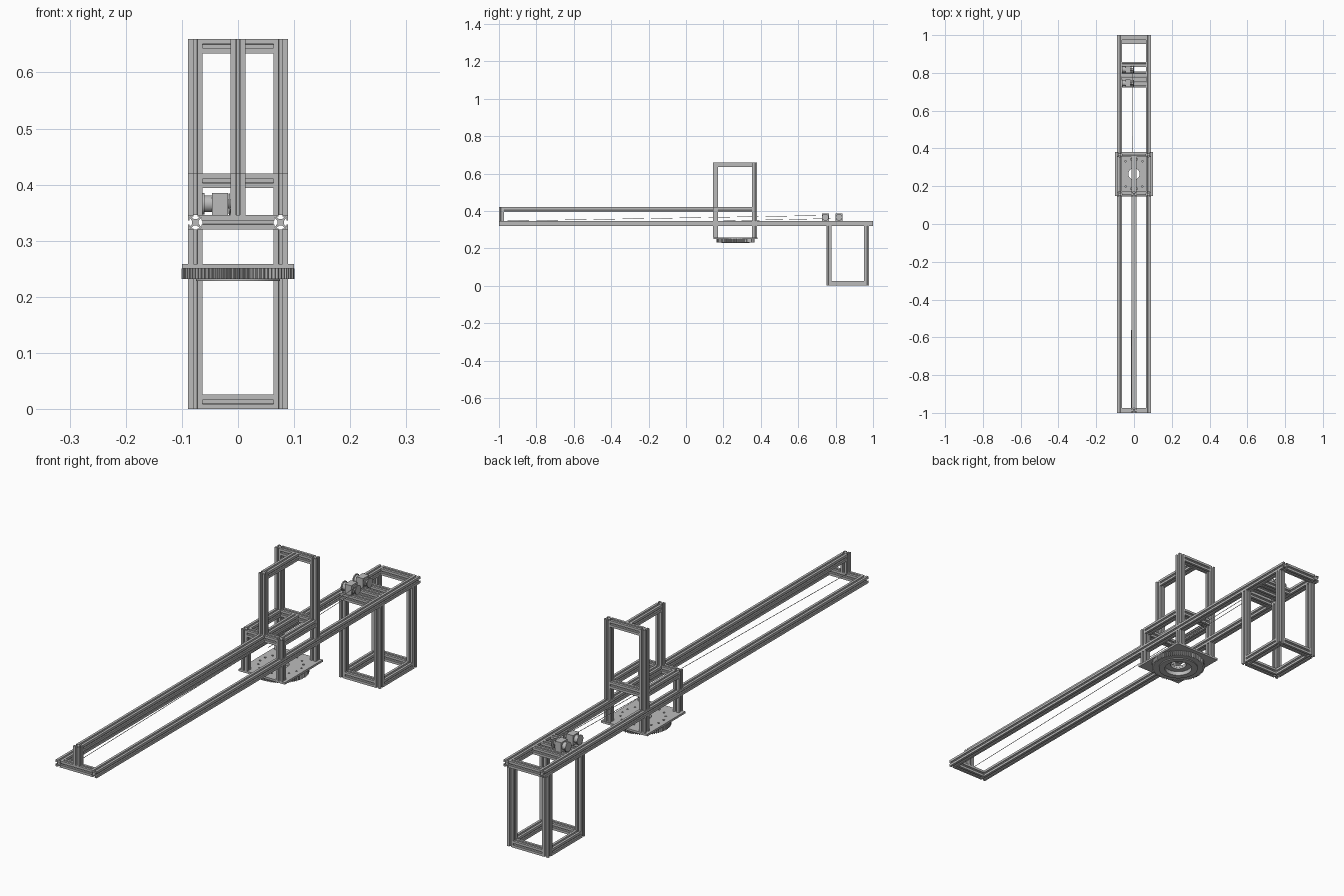
import bpy, bmesh, math
from mathutils import Vector

if "Cube" in bpy.data.objects:
    bpy.data.objects.remove(bpy.data.objects["Cube"])

GREY = bpy.data.materials.new("aluminium_grey")
GREY.use_nodes = True
GREY.diffuse_color = (0.5, 0.5, 0.5, 1)
GREY.node_tree.nodes["Principled BSDF"].inputs["Base Color"].default_value = (0.5, 0.5, 0.5, 1)

W = 0.026          # beam width
H = W / 2
X = 0.076          # side beam offset
RAIL = 0.333       # main rail height
TOP = 0.407        # upper rail height
YF, YB = 0.158, 0.367   # carriage front and back
CY = 0.265         # turntable centre


def finish(bm, name):
    bmesh.ops.recalc_face_normals(bm, faces=bm.faces)
    me = bpy.data.meshes.new(name)
    bm.to_mesh(me)
    bm.free()
    me.materials.append(GREY)
    ob = bpy.data.objects.new(name, me)
    bpy.context.collection.objects.link(ob)
    return ob


def extrude(name, outline, a, b):
    """Sweep a closed outline straight from a to b."""
    a, b = Vector(a), Vector(b)
    d = (b - a).normalized()
    u = Vector((1, 0, 0)) if abs(d.x) < 0.9 else Vector((0, 1, 0))
    v = d.cross(u).normalized()
    u = v.cross(d)
    bm = bmesh.new()
    ends = [[bm.verts.new(p + u * s + v * t) for s, t in outline] for p in (a, b)]
    n = len(outline)
    for i in range(n):
        j = (i + 1) % n
        bm.faces.new((ends[0][i], ends[0][j], ends[1][j], ends[1][i]))
    bm.faces.new(ends[0])
    bm.faces.new(ends[1])
    return finish(bm, name)


def circle(r, n=32):
    return [(r * math.cos(math.tau * i / n), r * math.sin(math.tau * i / n)) for i in range(n)]


def slot_profile():
    """Square section with a T-slot in each of its four sides."""
    side = [(-H, H), (-0.0035, H), (-0.0035, H - 0.0022), (-0.0085, H - 0.0022),
            (-0.003, 0.006), (0.003, 0.006), (0.0085, H - 0.0022),
            (0.0035, H - 0.0022), (0.0035, H)]
    pts = []
    for _ in range(4):
        pts += side
        side = [(y, -x) for x, y in side]
    return pts


SLOT = slot_profile()


def beam(name, a, b):
    return extrude(name, SLOT, a, b)


def cross(name, y, z):
    return beam(name, (-X + H, y, z), (X - H, y, z))


def rod(name, a, b, r, n=32):
    ob = extrude(name, circle(r, n), a, b)
    bpy.ops.object.select_all(action='DESELECT')
    bpy.context.view_layer.objects.active = ob
    ob.select_set(True)
    bpy.ops.object.shade_smooth_by_angle()
    return ob


def box(name, lo, hi):
    x0, y0, z0 = lo
    x1, y1, z1 = hi
    bm = bmesh.new()
    bmesh.ops.create_cube(bm, size=1)
    for v in bm.verts:
        v.co = (x1 if v.co.x > 0 else x0, y1 if v.co.y > 0 else y0, z1 if v.co.z > 0 else z0)
    return finish(bm, name)


def ring(name, outer, inner, z0, z1):
    """Flat ring between two radius lists of equal length."""
    n = len(outer)
    bm = bmesh.new()
    loops = []
    for radii, z in ((outer, z0), (outer, z1), (inner, z1), (inner, z0)):
        loops.append([bm.verts.new((r * math.cos(math.tau * i / n),
                                    CY + r * math.sin(math.tau * i / n), z))
                      for i, r in enumerate(radii)])
    for k in range(4):
        p, q = loops[k], loops[(k + 1) % 4]
        for i in range(n):
            j = (i + 1) % n
            bm.faces.new((p[i], p[j], q[j], q[i]))
    return finish(bm, name)


def cut(ob, cutters):
    for c in cutters:
        m = ob.modifiers.new("hole", 'BOOLEAN')
        m.operation = 'DIFFERENCE'
        m.solver = 'EXACT'
        m.object = c
        bpy.context.view_layer.objects.active = ob
        bpy.ops.object.modifier_apply(modifier=m.name)
        bpy.data.objects.remove(c)


# Main rails, support legs and carriage uprights, on both sides
for s, side in ((1, "left"), (-1, "right")):
    x = s * X
    beam(side + "_main_rail", (x, -1, RAIL), (x, 1, RAIL))
    for y, end in ((0.764, "front"), (0.966, "back")):
        beam(f"{side}_{end}_leg", (x, y, 0), (x, y, RAIL - H))
    beam(side + "_foot_bar", (x, 0.764 + H, H), (x, 0.966 - H, H))
    for y, top, end in ((YF, TOP + H, "front"), (YB, 0.66, "back")):
        beam(f"{side}_{end}_hanger", (x, y, 0.259), (x, y, RAIL - H))
        beam(f"{side}_{end}_upright", (x, y, RAIL + H), (x, y, top))
    beam(side + "_carriage_bar", (x, YF + H, TOP), (x, YB - H, TOP))

# Cross bars
for name, y, z in (("front_end_bar", -1 + H, RAIL), ("back_end_bar", 1 - H, RAIL),
                   ("front_foot_cross", 0.764, H), ("back_foot_cross", 0.966, H),
                   ("carriage_front_cross", YF, TOP), ("carriage_back_cross", YB, TOP),
                   ("tower_top_cross", YB, 0.66 - H),
                   ("winch_cross_front", 0.735, RAIL), ("winch_cross_middle", 0.795, RAIL),
                   ("winch_cross_back", 0.845, RAIL)):
    cross(name, y, z)

# Central boom and tower
beam("boom_end_post", (0, -1 + H, RAIL + H), (0, -1 + H, TOP + H))
beam("boom_rail", (0, -1 + W, TOP), (0, YB - H, TOP))
beam("tower_front_post", (0, YF, TOP + H), (0, YF, 0.66))
beam("tower_top_beam", (0, YF + H, 0.66 - H), (0, YB - H, 0.66 - H))

# Turntable plate with centre opening and bolt holes
plate = box("turntable_plate", (-0.1, 0.147, 0.251), (0.1, 0.382, 0.259))
holes = [rod("hole_cutter", (0, CY, 0.24), (0, CY, 0.27), 0.03)]
for i in range(16):
    a = math.tau * (i + 0.5) / 16
    x, y = 0.08 * math.cos(a), CY + 0.08 * math.sin(a)
    holes.append(rod("hole_cutter", (x, y, 0.24), (x, y, 0.27), 0.004, 10))
cut(plate, holes)

# Slewing gear and bearing rings
teeth = 80
ring("slewing_gear", [0.101, 0.101, 0.095, 0.095] * teeth, [0.066] * (4 * teeth), 0.232, 0.251)
ring("bearing_ring", [0.075] * 64, [0.052] * 64, 0.228, 0.2505)
ring("bearing_flange", [0.054] * 64, [0.03] * 64, 0.244, 0.2508)

# Two winch drives on the platform
for y, tag in ((0.745, "front"), (0.818, "back")):
    z = 0.366
    box(tag + "_gearbox", (-0.046, y - 0.019, RAIL + H), (-0.018, y + 0.019, 0.385))
    rod(tag + "_motor", (-0.063, y, z), (-0.046, y, z), 0.015)
    rod(tag + "_motor_cap", (-0.064, y, z), (-0.06, y, z), 0.019)
    rod(tag + "_drum", (-0.018, y, z), (-0.002, y, z), 0.008)
    for x in (-0.017, -0.004):
        rod(tag + "_drum_flange", (x, y, z), (x + 0.003, y, z), 0.018)

# Cables
rod("long_cable", (-0.015, -0.975, 0.346), (-0.009, 0.745, 0.376), 0.001, 8)
rod("short_cable", (-0.009, 0.2, 0.347), (-0.009, 0.818, 0.36), 0.001, 8)
